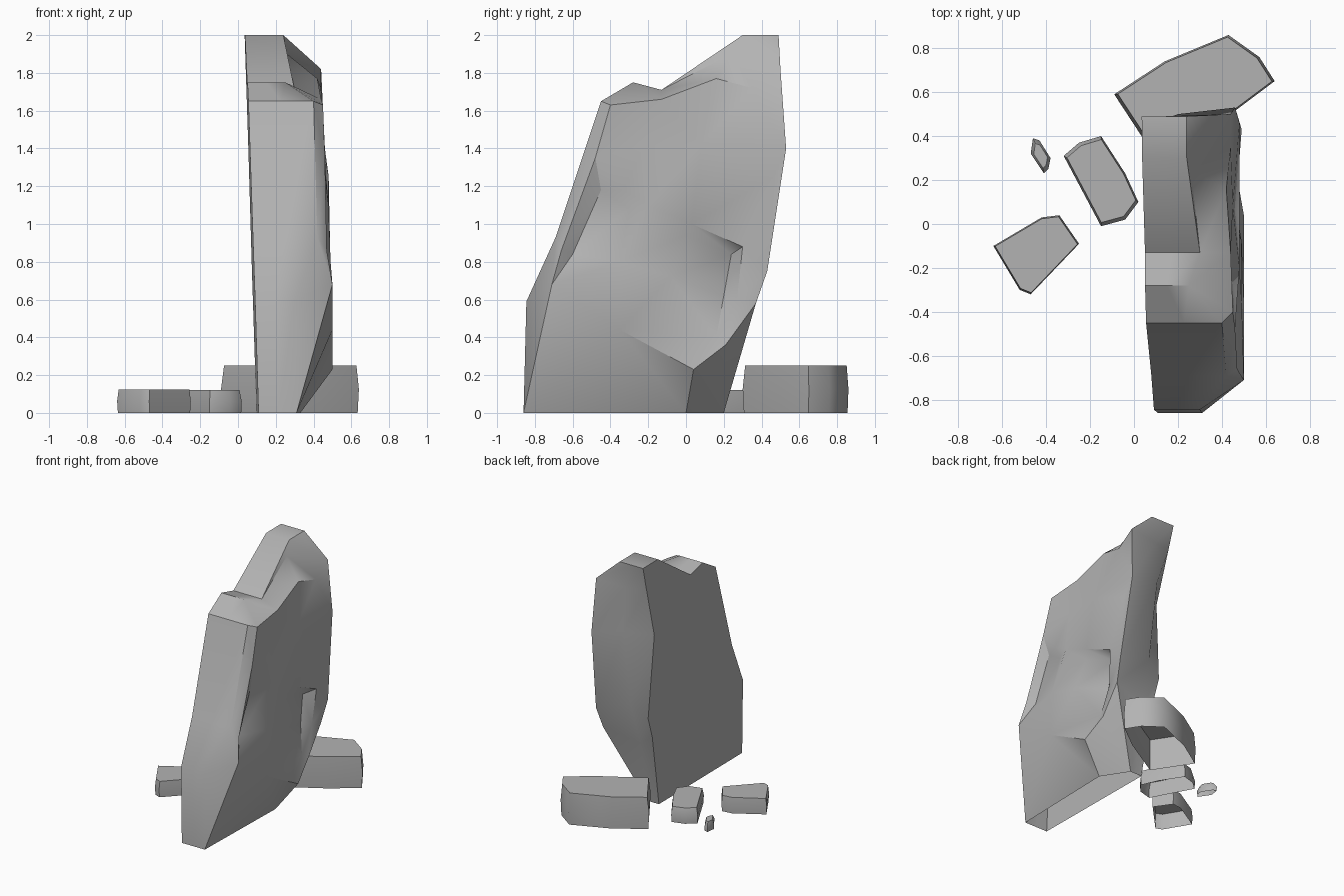
import bpy, bmesh, math
from mathutils import Vector
from mathutils.geometry import delaunay_2d_cdt

cube = bpy.data.objects.get("Cube")
if cube:
    bpy.data.objects.remove(cube, do_unlink=True)

stone = bpy.data.materials.new("grey_stone")
stone.use_nodes = True
grey = (0.45, 0.45, 0.45, 1)
stone.diffuse_color = grey
shader = next(n for n in stone.node_tree.nodes if n.type == 'BSDF_PRINCIPLED')
shader.inputs["Base Color"].default_value = grey
shader.inputs["Roughness"].default_value = 0.9


def finish(bm, name, angle):
    """Open the hidden underside and make a shaded stone object."""
    bmesh.ops.recalc_face_normals(bm, faces=bm.faces)
    under = [f for f in bm.faces if all(v.co.z < .001 for v in f.verts)]
    bmesh.ops.delete(bm, geom=under, context='FACES')
    mesh = bpy.data.meshes.new(name)
    bm.to_mesh(mesh)
    bm.free()
    mesh.materials.append(stone)
    obj = bpy.data.objects.new(name, mesh)
    bpy.context.collection.objects.link(obj)
    bpy.ops.object.select_all(action='DESELECT')
    obj.select_set(True)
    bpy.context.view_layer.objects.active = obj
    bpy.ops.object.shade_smooth_by_angle(angle=math.radians(angle))
    return obj


# Slab outline: y, z, x on the broken side, y on the flat side
rim = [
    (-.86, 0, .31, -.86), (-.845, .59, .3, -.845), (-.69, .93, .42, -.69),
    (-.45, 1.65, .4, -.45), (-.28, 1.75, .25, -.28), (-.13, 1.71, .3, -.13),
    (.3, 2, .24, .3), (.49, 2, .24, .49), (.5, 1.82, .44, .44),
    (.53, 1.4, .46, .32), (.43, .75, .49, .37), (.37, .58, .47, .31),
    (.2, 0, .2, .2), (0, 0, .33, 0),
]
# Ridge down the middle of the back wall: outline index to x, y, z
spine = {8: (.2, .48, 1.8), 9: (.2, .5, 1.46), 10: (.2, .41, .85), 11: (.19, .3, .5)}

# Creases of the broken side: y, z, x
corner = (-.71, .68, .5)
foot = (.04, .23, .5)
ridge_start = (-.48, 1.35, .46)
ridge_end = (.3, .88, .48)
back_low = (.21, .36, .47)
creases = [
    [rim[0][:3], corner, (-.35, .44, .5), foot, rim[12][:3]],
    [corner, (-.66, .86, .47), ridge_start],
    [ridge_start, (-.33, 1.18, .47), (-.2, 1.1, .48), (.03, 1, .48), ridge_end],
    [ridge_end, (.27, .6, .46), back_low, foot],
    [rim[6][:3], (.24, 1.9, .26), (.16, 1.77, .42)],
]
# Loose points that round the top, hollow the recess and swell its middle
top_roll = [(-.4, 1.63, .45), (-.13, 1.66, .44), (.35, 1.72, .44)]
face = [(-.22, 1.42, .43), (.08, 1.42, .45), (.46, 1.25, .48)]
recess = [(-.6, .84, .43), (-.45, 1.18, .43), (-.3, 1.08, .45), (0, .94, .45),
          (.24, .84, .4), (.2, .62, .41), (.16, .4, .45)]
bulge = [(-.08, .72, .49), (-.35, .8, .49)]


def build_slab():
    count = len(rim)
    points = [p[:3] for p in rim]
    edges = [(i, (i + 1) % count) for i in range(count)]
    for line in creases:
        first = len(points)
        points += line
        edges += [(first + i, first + i + 1) for i in range(len(line) - 1)]
    points += top_roll + face + recess + bulge
    flat = [Vector((y, z)) for y, z, x in points]
    out, _, tris, origin, _, _ = delaunay_2d_cdt(flat, edges, [], 1, 1e-5)

    # Broken side as relief over the outline
    bm = bmesh.new()
    right = {}
    broken = []
    for p, sources in zip(out, origin):
        x = points[sources[0]][2] if sources else .45
        v = bm.verts.new((x, p.x, p.y))
        broken.append(v)
        for s in sources:
            right[s] = v
    for tri in tris:
        bm.faces.new([broken[i] for i in tri])

    # Leaning flat side and the two-strip walls joining both sides
    plain = [bm.verts.new((.1 - .03 * z - .01 * y, y, z)) for _, z, _, y in rim]
    bm.faces.new(plain)
    middle = [bm.verts.new(spine.get(i, (plain[i].co + right[i].co) / 2))
              for i in range(count)]
    for i in range(count):
        j = (i + 1) % count
        bm.faces.new([plain[i], plain[j], middle[j], middle[i]])
        bm.faces.new([middle[i], middle[j], right[j], right[i]])
    return finish(bm, "standing_slab", 38)


def build_rock(name, height, footprint, top, base=.98):
    """Chunk made from a footprint drawn in at the base and the top."""
    bm = bmesh.new()
    centre = sum((Vector(p) for p in footprint), Vector((0, 0))) / len(footprint)
    for level, scale in ((0, base), (.5, 1), (1, top)):
        for p in footprint:
            q = centre + (Vector(p) - centre) * scale
            bm.verts.new((q.x, q.y, height * level))
    bmesh.ops.convex_hull(bm, input=bm.verts)
    loose = [v for v in bm.verts if not v.link_faces]
    bmesh.ops.delete(bm, geom=loose, context='VERTS')
    return finish(bm, name, 60)


build_slab()

build_rock("large_fallen_rock", .25, [
    (-.09, .59), (.14, .74), (.43, .86), (.57, .76), (.64, .65), (.44, .5), (.1, .3)], .96)
build_rock("middle_fallen_rock", .12, [
    (-.32, .31), (-.25, .37), (-.15, .4), (-.04, .23), (.02, .1), (-.04, .02), (-.15, -.01)], .92)
build_rock("front_fallen_rock", .125, [
    (-.64, -.1), (-.42, .03), (-.34, .04), (-.25, -.09), (-.35, -.17), (-.47, -.32), (-.52, -.3)], .96)
build_rock("small_stone_chip", .07, [
    (-.47, .32), (-.46, .39), (-.43, .38), (-.38, .3), (-.39, .25), (-.41, .23)], .7)
